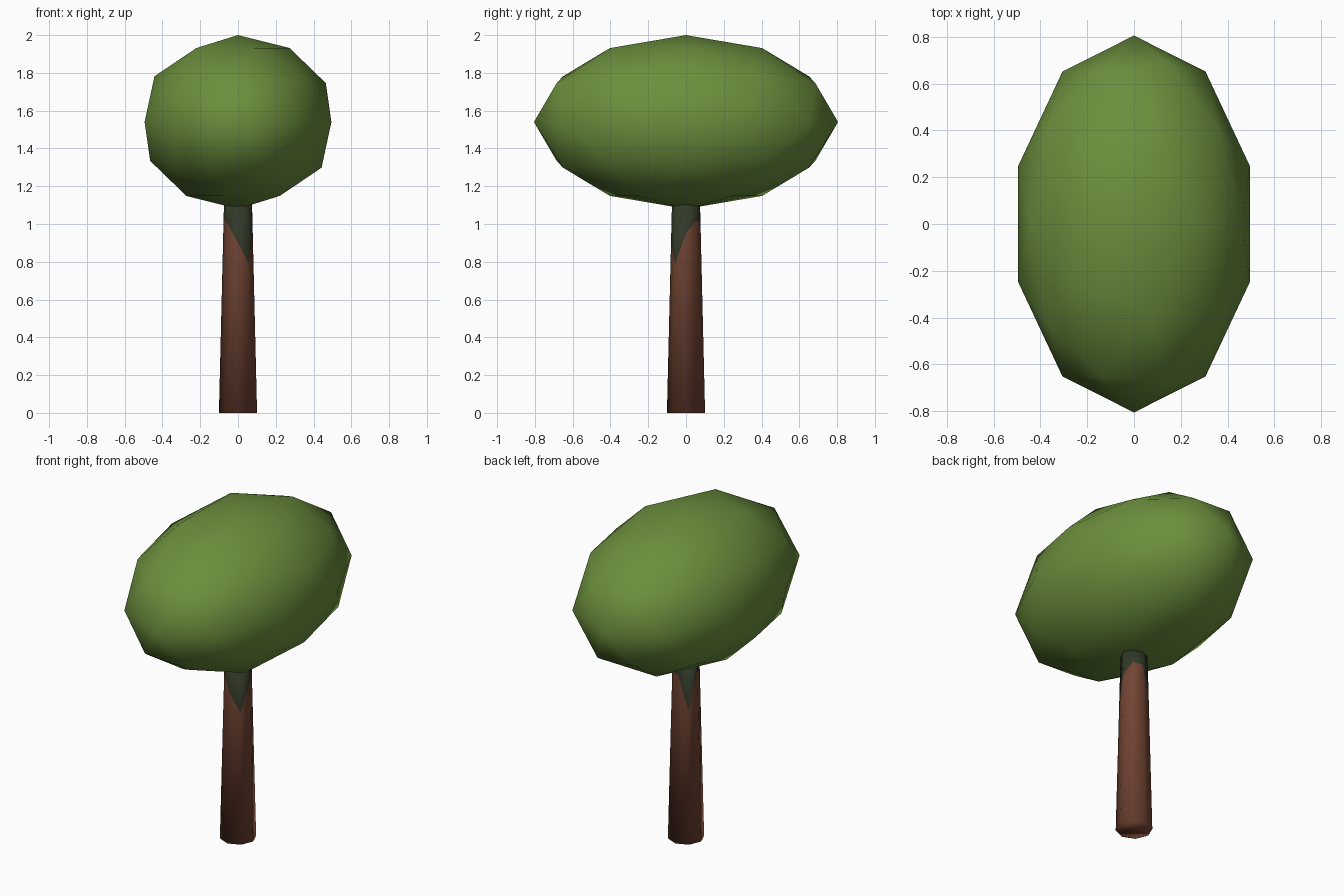
import bpy, bmesh, math

if "Cube" in bpy.data.objects:
    bpy.data.objects.remove(bpy.data.objects["Cube"])

def material(name, rgb):
    m = bpy.data.materials.new(name)
    lin = [((c / 255 + 0.055) / 1.055) ** 2.4 for c in rgb]
    m.diffuse_color = (*lin, 1)
    m.use_nodes = True
    m.node_tree.nodes["Principled BSDF"].inputs["Base Color"].default_value = m.diffuse_color
    return m

leaf = material("leaf green", (107, 143, 61))
bark = material("bark brown", (114, 68, 51))
moss = material("dark moss", (50, 57, 40))

def finish(bm, name, mats):
    bmesh.ops.recalc_face_normals(bm, faces=bm.faces)
    for f in bm.faces:
        f.smooth = True
    mesh = bpy.data.meshes.new(name)
    bm.to_mesh(mesh)
    bm.free()
    for m in mats:
        mesh.materials.append(m)
    ob = bpy.data.objects.new(name, mesh)
    bpy.context.collection.objects.link(ob)
    return ob

# Crown: stretched low-poly icosphere, smooth shaded
bm = bmesh.new()
bmesh.ops.create_icosphere(bm, subdivisions=2, radius=1)
for v in bm.verts:
    v.co = (v.co.x * 0.52, v.co.y * 0.805, v.co.z * 0.46 + 1.54)
finish(bm, "crown", [leaf])

# Trunk: tapered eight-sided column with an uneven mossy upper band
SIDES, TOP = 8, 1.12
moss_edge = [0.95, 1.02, 1.01, 0.80, 1.03, 1.0, 0.90, 0.79]  # per side, from +x
bm = bmesh.new()

def ring(heights):
    out = []
    for i, z in enumerate(heights):
        a = 2 * math.pi * i / SIDES
        r = 0.101 - 0.026 * z / 1.08
        out.append(bm.verts.new((r * math.cos(a), r * math.sin(a), z)))
    return out

rings = [ring([0] * SIDES), ring(moss_edge), ring([TOP] * SIDES)]
for k in range(2):
    for i in range(SIDES):
        j = (i + 1) % SIDES
        f = bm.faces.new((rings[k][i], rings[k][j], rings[k + 1][j], rings[k + 1][i]))
        f.material_index = k
bm.faces.new(rings[0][::-1])
bm.faces.new(rings[2]).material_index = 1
finish(bm, "trunk", [bark, moss])
